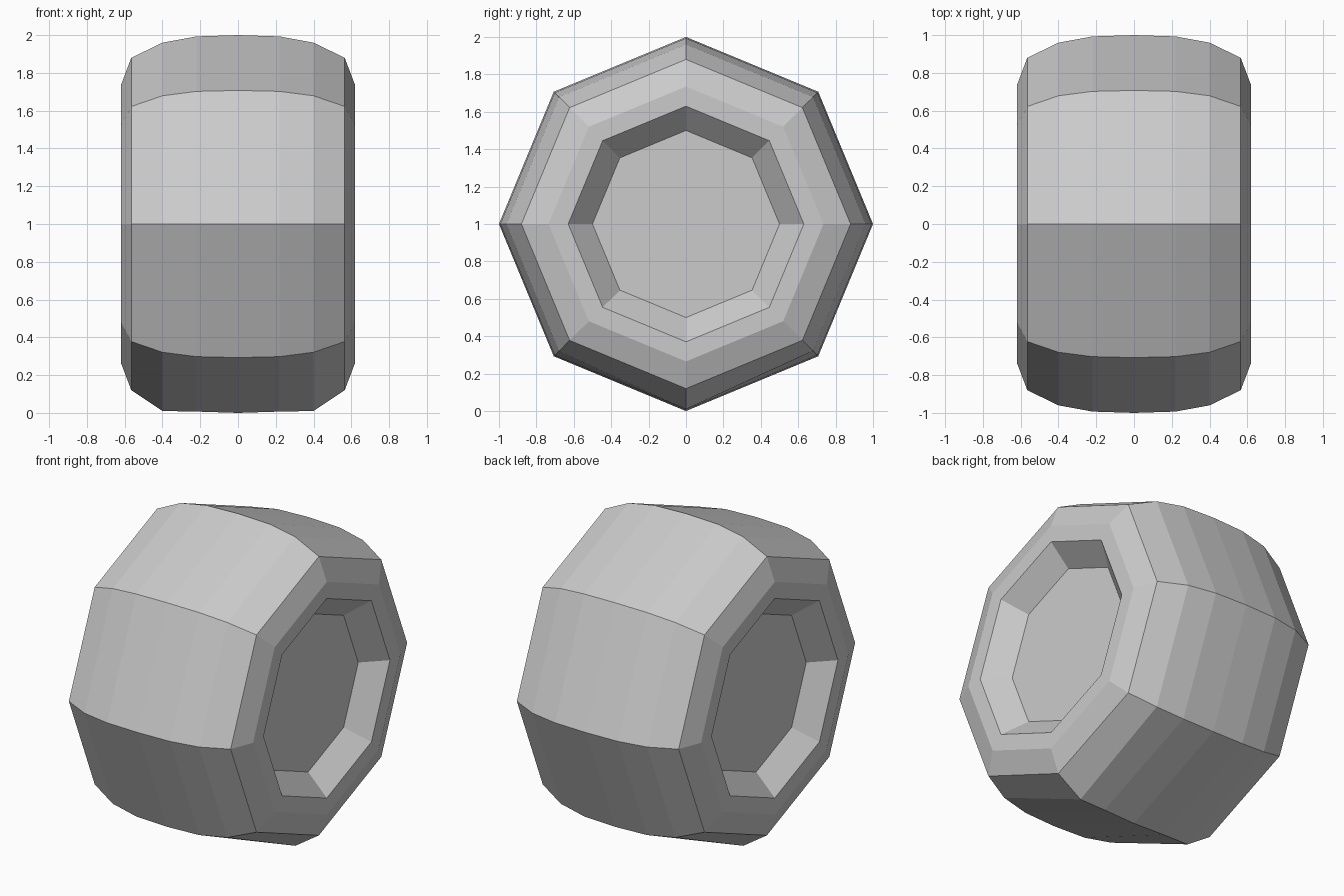
import bpy, bmesh, math

if "Cube" in bpy.data.objects:
    bpy.data.objects.remove(bpy.data.objects["Cube"])

SIDES = 8
# Half profile from tread centre to recessed hub: (x, radius)
half = [(0, 1.0), (0.22, 0.993), (0.40, 0.96), (0.565, 0.88),
        (0.62, 0.735), (0.62, 0.63), (0.49, 0.5)]
profile = [(-x, r) for x, r in reversed(half[1:])] + half

bm = bmesh.new()
rings = []
for x, r in profile:
    ring = []
    for k in range(SIDES):
        a = 2 * math.pi * k / SIDES
        z = 1 + r * math.sin(a)
        # Tread is slightly flattened where it meets the ground
        if k == 6 and abs(x) == 0.40:
            z = 0.01
        ring.append(bm.verts.new((x, r * math.cos(a), z)))
    rings.append(ring)

# Tread, sidewalls and recess walls
for a, b in zip(rings, rings[1:]):
    for k in range(SIDES):
        n = (k + 1) % SIDES
        bm.faces.new((a[k], a[n], b[n], b[k]))

# Hub discs
bm.faces.new(rings[0])
bm.faces.new(rings[-1])
bmesh.ops.recalc_face_normals(bm, faces=bm.faces)

mesh = bpy.data.meshes.new("wheel")
bm.to_mesh(mesh)
bm.free()
bpy.context.collection.objects.link(bpy.data.objects.new("wheel", mesh))
